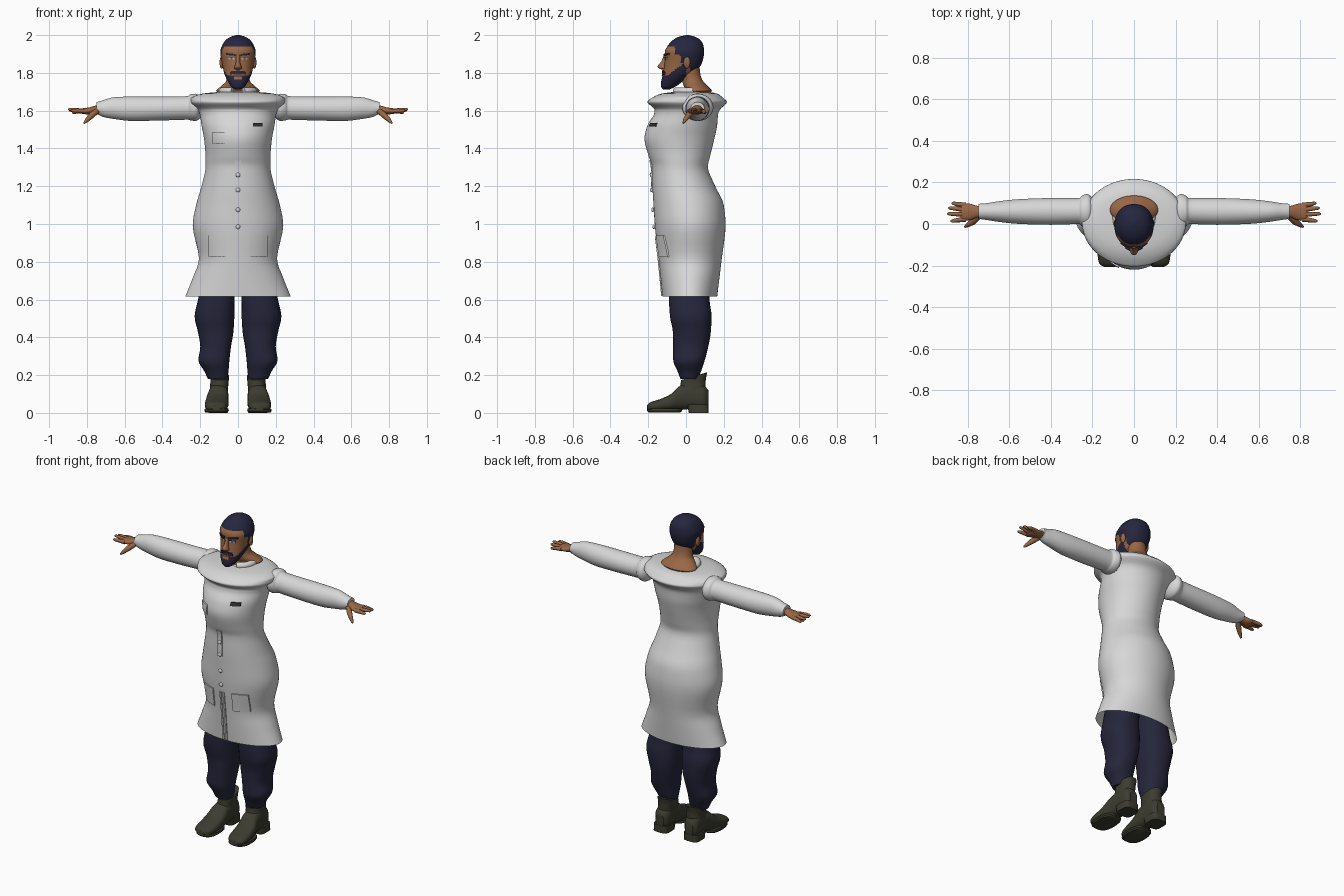
import bpy, bmesh, math
from mathutils import Vector


def material(name, rgb):
    m = bpy.data.materials.new(name)
    m.diffuse_color = (*rgb, 1)
    return m


WHITE = material("coat white", (0.68, 0.68, 0.68))
NAVY = material("trouser navy", (0.019, 0.019, 0.045))
HAIR = material("hair navy", (0.019, 0.019, 0.05))
SKIN = material("skin brown", (0.32, 0.135, 0.06))
LIP = material("lip brown", (0.16, 0.055, 0.035))
BOOT = material("boot olive", (0.045, 0.045, 0.03))
DARK = material("slot dark", (0.03, 0.03, 0.03))
EYE = material("eye pale", (0.5, 0.5, 0.47))
IRIS = material("iris teal", (0.05, 0.16, 0.15))


def finish(bm, name, mats, rule=None, mirror=False, angle=40):
    bmesh.ops.recalc_face_normals(bm, faces=bm.faces)
    if rule:
        for f in bm.faces:
            f.material_index = rule(f.calc_center_median())
    me = bpy.data.meshes.new(name)
    bm.to_mesh(me)
    bm.free()
    for m in mats:
        me.materials.append(m)
    me.shade_smooth()
    me.set_sharp_from_angle(angle=math.radians(angle))
    ob = bpy.data.objects.new(name, me)
    bpy.context.collection.objects.link(ob)
    if mirror:
        ob.modifiers.new("mirror", 'MIRROR')
    return ob


def refine(rows, steps):
    """Smooth in-between sections without overshoot."""
    def slope(i, k):
        if i == 0 or i == len(rows) - 1:
            j = min(i, len(rows) - 2)
            return rows[j + 1][k] - rows[j][k]
        a, b = rows[i][k] - rows[i - 1][k], rows[i + 1][k] - rows[i][k]
        return 2 * a * b / (a + b) if a * b > 0 else 0
    out = []
    for i in range(len(rows) - 1):
        for s in range(steps):
            t = s / steps
            out.append([(2*t**3 - 3*t*t + 1) * rows[i][k] + (t**3 - 2*t*t + t) * slope(i, k)
                        + (3*t*t - 2*t**3) * rows[i + 1][k] + (t**3 - t*t) * slope(i + 1, k)
                        for k in range(len(rows[0]))])
    return out + [list(rows[-1])]


def skin_rings(bm, rings, caps):
    vs = [[bm.verts.new(p) for p in r] for r in rings]
    n = len(vs[0])
    for a, b in zip(vs, vs[1:]):
        for i in range(n):
            bm.faces.new((a[i], a[(i + 1) % n], b[(i + 1) % n], b[i]))
    if caps[0]:
        bm.faces.new(vs[0])
    if caps[1]:
        bm.faces.new(vs[-1])


def loft(name, rows, mats, axis='z', seg=32, steps=4, p=2, caps=(1, 1), **kw):
    """Rows are (position, a_min, a_max, b_min, b_max) across the axis."""
    rings = []
    for t, a0, a1, b0, b1 in refine(rows, steps):
        ring = []
        for i in range(seg):
            w = math.tau * (i + 0.5) / seg
            c, s = math.cos(w), math.sin(w)
            a = (a0 + a1) / 2 + (a1 - a0) / 2 * math.copysign(abs(c) ** (2 / p), c)
            b = (b0 + b1) / 2 + (b1 - b0) / 2 * math.copysign(abs(s) ** (2 / p), s)
            ring.append({'z': (a, b, t), 'x': (t, a, b), 'y': (a, t, b)}[axis])
        rings.append(ring)
    bm = bmesh.new()
    skin_rings(bm, rings, caps)
    return finish(bm, name, mats, **kw)


def tube(name, pts, mat, seg=10, **kw):
    """Round tube through (x, y, z, radius) points."""
    rings = []
    for i, q in enumerate(pts):
        d = Vector(pts[min(i + 1, len(pts) - 1)][:3]) - Vector(pts[max(i - 1, 0)][:3])
        up = Vector((0, 0, 1)) if abs(d.normalized().z) < 0.95 else Vector((0, 1, 0))
        u = d.cross(up).normalized()
        v = u.cross(d).normalized()
        rings.append([Vector(q[:3]) + q[3] * (u * math.cos(math.tau * k / seg)
                      + v * math.sin(math.tau * k / seg)) for k in range(seg)])
    bm = bmesh.new()
    skin_rings(bm, rings, (1, 1))
    return finish(bm, name, [mat], **kw)


def ball(name, loc, size, mat, mirror=False):
    bm = bmesh.new()
    bmesh.ops.create_uvsphere(bm, u_segments=16, v_segments=10, radius=1)
    for v in bm.verts:
        v.co = Vector(loc) + Vector(a * b for a, b in zip(v.co, size))
    return finish(bm, name, [mat], mirror=mirror)


def front_y(rows, x, z, p=2):
    """Front surface of a vertical loft at x, z."""
    fine = refine(rows, 4)
    for a, b in zip(fine, fine[1:]):
        if a[0] <= z <= b[0]:
            t = (z - a[0]) / (b[0] - a[0])
            r = [m + (n - m) * t for m, n in zip(a, b)]
            k = max(0, 1 - abs(x / r[2]) ** p) ** (1 / p)
            return (r[3] + r[4]) / 2 - (r[4] - r[3]) / 2 * k


def plate(name, rows, x0, x1, z0, z1, mat, thick=0.008, slant=0, p=2, **kw):
    """Thin plate following the front of a loft."""
    bm = bmesh.new()
    n = 6
    g = []
    for j in range(n + 1):
        g.append([])
        for i in range(n + 1):
            x = x0 + (x1 - x0) * i / n
            z = z0 + (z1 - z0) * j / n + slant * i / n
            g[-1].append(bm.verts.new((x, front_y(rows, x, z, p) - thick, z)))
    fs = [bm.faces.new((g[j][i], g[j][i+1], g[j+1][i+1], g[j+1][i])) for j in range(n) for i in range(n)]
    r = bmesh.ops.extrude_face_region(bm, geom=fs, use_keep_orig=True)
    for v in r['geom']:
        if isinstance(v, bmesh.types.BMVert):
            v.co.y += thick + 0.001
    return finish(bm, name, [mat], **kw)


def sym(rows):
    return [(z, -w, w, f, b) for z, w, f, b in rows]


# Coat body with flared shoulder yoke
coat = sym([(0.615, 0.28, -0.125, 0.165), (0.72, 0.238, -0.135, 0.178), (0.82, 0.207, -0.145, 0.19),
            (0.99, 0.24, -0.165, 0.21), (1.1, 0.222, -0.172, 0.2), (1.2, 0.193, -0.178, 0.155),
            (1.3, 0.172, -0.18, 0.116), (1.36, 0.172, -0.198, 0.128), (1.45, 0.18, -0.22, 0.15),
            (1.52, 0.193, -0.205, 0.165), (1.58, 0.202, -0.17, 0.17), (1.605, 0.21, -0.166, 0.18),
            (1.645, 0.25, -0.205, 0.217), (1.665, 0.25, -0.185, 0.2), (1.69, 0.19, -0.13, 0.165),
            (1.7, 0.09, -0.06, 0.115)])
loft("coat_body", coat, [WHITE], seg=64, caps=(0, 0), angle=60)

# Coat pockets, placket, slot and buttons
for side, sx in (("left", 1), ("right", -1)):
    xs = sorted((0.065 * sx, 0.155 * sx))
    plate("hip_pocket_" + side, coat, *xs, 0.825, 0.94, WHITE)
plate("chest_pocket", coat, -0.137, -0.072, 1.425, 1.485, WHITE)
plate("chest_slot", coat, 0.08, 0.13, 1.515, 1.535, DARK)
plate("upper_placket", coat, -0.015, 0.015, 1.17, 1.335, WHITE, 0.006)
plate("lower_placket", coat, 0.006, 0.016, 0.62, 0.935, WHITE, 0.006, mirror=True)
for z in (0.985, 1.075, 1.18, 1.26):
    ball("button", (0, front_y(coat, 0, z) - 0.006, z), (0.012, 0.007, 0.012), WHITE)

# Sleeves with puffed shoulder caps
loft("sleeve", [(0.185, 0.03, 0.095, 1.59, 1.65), (0.2, 0, 0.125, 1.56, 1.675),
                (0.225, -0.02, 0.145, 1.545, 1.69), (0.25, -0.012, 0.137, 1.548, 1.688),
                (0.268, 0, 0.125, 1.552, 1.677), (0.4, -0.004, 0.125, 1.548, 1.675),
                (0.55, 0, 0.12, 1.545, 1.675), (0.65, 0.01, 0.11, 1.555, 1.672),
                (0.715, 0.02, 0.1, 1.567, 1.655), (0.75, 0.025, 0.097, 1.585, 1.645)],
     [WHITE], 'x', mirror=True)

# Hands
loft("palm", [(0.71, 0.035, 0.085, 1.59, 1.635), (0.755, 0.03, 0.088, 1.585, 1.627),
              (0.79, 0.018, 0.098, 1.58, 1.617), (0.825, 0.014, 0.1, 1.583, 1.612),
              (0.835, 0.025, 0.092, 1.59, 1.607)], [SKIN], 'x', 20, mirror=True)
for name, y0, y1, tip, z in (("little_finger", 0.091, 0.1, 0.88, 1.59), ("ring_finger", 0.069, 0.077, 0.895, 1.602),
                             ("middle_finger", 0.046, 0.049, 0.9, 1.607), ("index_finger", 0.023, 0.014, 0.885, 1.6)):
    tube(name, [(0.81, y0, 1.597, 0.012), (0.85, (y0 + y1) / 2, (1.6 + z) / 2, 0.011),
                (tip - 0.008, y1, z, 0.008), (tip, y1, z, 0.003)], SKIN, mirror=True)
tube("thumb", [(0.745, 0.04, 1.6, 0.015), (0.775, 0.012, 1.575, 0.016), (0.8, -0.005, 1.55, 0.011),
               (0.815, -0.014, 1.534, 0.005)], SKIN, mirror=True)

# Trousers
loft("trouser_leg", [(0.18, 0.055, 0.16, -0.03, 0.065), (0.22, 0.05, 0.178, -0.045, 0.08),
                     (0.28, 0.045, 0.21, -0.068, 0.1), (0.35, 0.037, 0.2, -0.068, 0.118),
                     (0.43, 0.024, 0.213, -0.07, 0.132), (0.51, 0.019, 0.23, -0.085, 0.136),
                     (0.6, 0.018, 0.212, -0.09, 0.125), (0.8, 0.005, 0.17, -0.09, 0.12)],
     [NAVY], p=2.3, mirror=True)

# Boots: foot, shaft, sole and heel
loft("boot_foot", [(-0.206, 0.09, 0.145, 0.018, 0.04), (-0.19, 0.066, 0.168, 0.012, 0.056),
                   (-0.14, 0.052, 0.176, 0.01, 0.072), (-0.08, 0.05, 0.172, 0.012, 0.1),
                   (-0.03, 0.05, 0.16, 0.015, 0.145), (0.03, 0.052, 0.153, 0.02, 0.16),
                   (0.09, 0.056, 0.15, 0.02, 0.15), (0.118, 0.075, 0.13, 0.03, 0.12)],
     [BOOT], 'y', 24, p=2.5, mirror=True)
shaft = loft("boot_shaft", [(0.07, 0.055, 0.15, -0.05, 0.112), (0.12, 0.053, 0.15, -0.04, 0.105),
                            (0.16, 0.05, 0.147, -0.03, 0.105), (0.195, 0.047, 0.147, -0.027, 0.113)],
             [BOOT], seg=24, p=2.3, mirror=True)
for v in shaft.data.vertices:  # rim rises toward the back
    v.co.z += max(0, v.co.z - 0.12) * (v.co.y - 0.045) * 4
loft("boot_sole", [(0.002, 0.055, 0.173, -0.198, -0.03), (0.01, 0.048, 0.178, -0.207, -0.02),
                   (0.022, 0.05, 0.176, -0.206, -0.02)], [BOOT], seg=24, steps=1, p=2.6, mirror=True)
loft("boot_heel", [(0, 0.056, 0.156, 0.015, 0.12), (0.045, 0.054, 0.156, 0.005, 0.12)],
     [BOOT], seg=24, steps=1, p=4, mirror=True)

# Collar and neck
tube("collar", [(0.083 * math.sin(a), 0.028 - 0.085 * math.cos(a), 1.703, 0.02)
                for a in (0.35 + (math.tau - 0.7) * i / 32 for i in range(33))], WHITE)
loft("neck", sym([(1.69, 0.09, -0.03, 0.125), (1.705, 0.116, 0.0, 0.137), (1.73, 0.09, -0.012, 0.115),
                  (1.76, 0.062, -0.02, 0.088), (1.8, 0.056, -0.022, 0.075), (1.87, 0.055, -0.03, 0.07)]), [SKIN])

# Head with painted hair and beard
head = sym([(1.713, 0.016, -0.122, -0.085), (1.725, 0.034, -0.131, -0.06), (1.745, 0.048, -0.133, -0.03),
            (1.775, 0.064, -0.127, 0.005), (1.805, 0.075, -0.12, 0.045), (1.835, 0.081, -0.116, 0.075),
            (1.87, 0.088, -0.112, 0.09), (1.91, 0.094, -0.112, 0.096), (1.945, 0.084, -0.096, 0.092),
            (1.975, 0.064, -0.068, 0.075), (1.992, 0.036, -0.035, 0.045), (2.0, 0.01, 0.0, 0.015)])


def head_rule(c):
    hairline = 1.94 if c.y < -0.06 else 1.9 if c.y < -0.03 else 1.85 if c.y < 0.02 else 1.81
    beard = c.y < 0.0 and c.z < 1.785 + max(0, c.y + 0.1) * 0.75
    moustache = c.y < -0.08 and 1.795 < c.z < 1.812 and abs(c.x) < 0.04
    lower_lip = c.y < -0.11 and abs(c.x) < 0.022 and 1.765 < c.z < 1.778
    return 0 if lower_lip else int(c.z > hairline or beard or moustache)


loft("head", head, [SKIN, HAIR], seg=72, steps=6, p=2.2, rule=head_rule, angle=60)

# Face features and ears
plate("eyebrow", head, 0.013, 0.064, 1.89, 1.9, HAIR, 0.007, slant=0.005, p=2.2, mirror=True)
plate("eye", head, 0.018, 0.05, 1.871, 1.881, EYE, 0.002, p=2.2, mirror=True)
plate("iris", head, 0.028, 0.04, 1.871, 1.882, IRIS, 0.004, p=2.2, mirror=True)
plate("lid_line", head, 0.016, 0.054, 1.881, 1.885, HAIR, 0.004, p=2.2, mirror=True)
plate("mouth", head, -0.024, 0.024, 1.783, 1.793, LIP, 0.004, p=2.2)
plate("moustache", head, 0.0, 0.042, 1.803, 1.815, HAIR, 0.007, slant=-0.014, p=2.2, mirror=True)
loft("nose", [(1.818, -0.012, 0.012, -0.13, -0.1), (1.824, -0.021, 0.021, -0.144, -0.1),
              (1.835, -0.018, 0.018, -0.151, -0.1), (1.86, -0.011, 0.011, -0.132, -0.1),
              (1.895, -0.01, 0.01, -0.117, -0.1)], [SKIN], seg=16)
ball("ear", (0.086, 0.005, 1.855), (0.012, 0.018, 0.032), SKIN, mirror=True)
